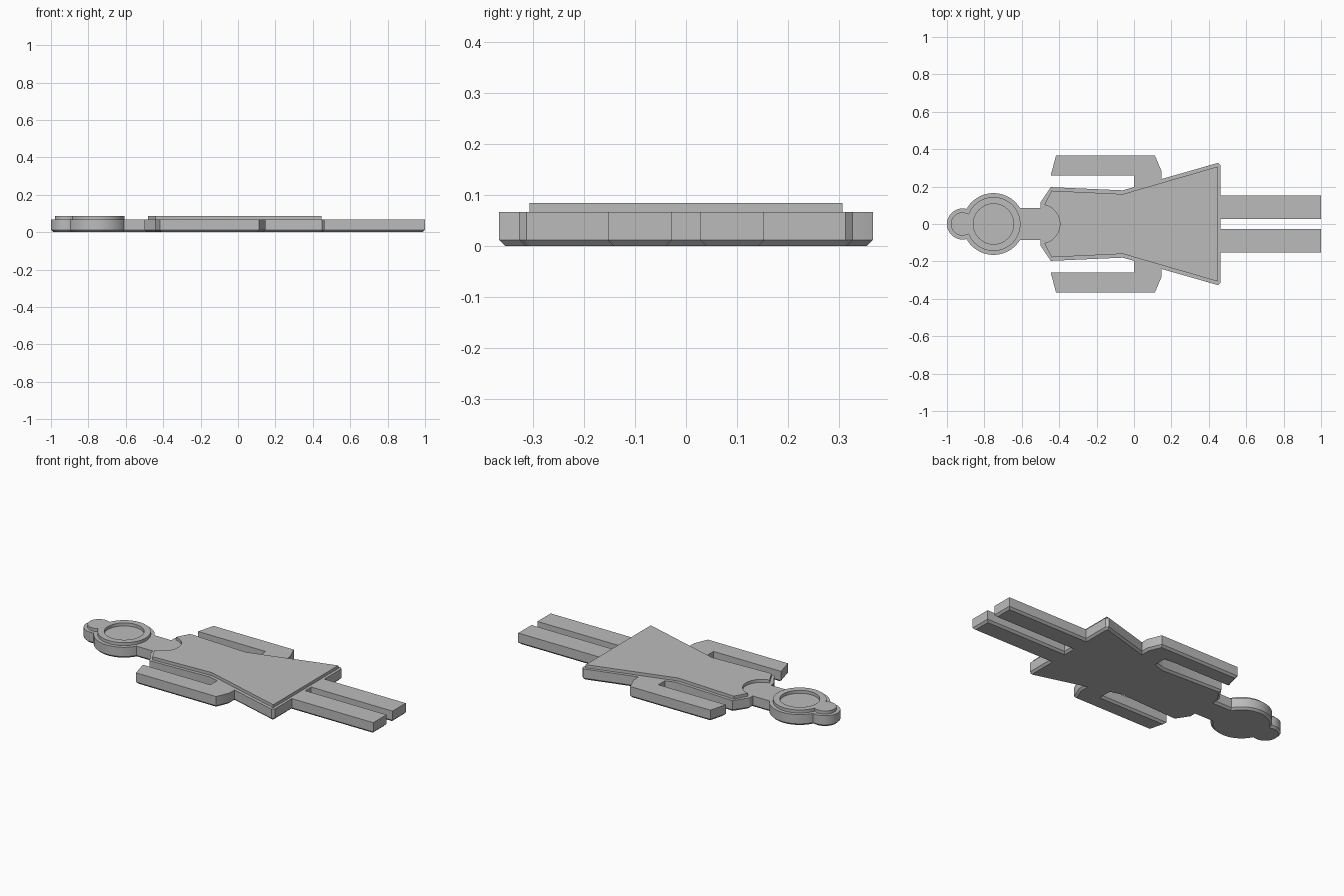
import bpy, bmesh
from math import sin, cos, acos, asin, pi, sqrt, radians

cube = bpy.data.objects.get("Cube")
if cube:
    bpy.data.objects.remove(cube, do_unlink=True)

GREY = (0.5, 0.5, 0.5, 1)
mat = bpy.data.materials.new("plain grey")
mat.use_nodes = True
mat.diffuse_color = GREY
mat.node_tree.nodes["Principled BSDF"].inputs["Base Color"].default_value = GREY

BUN_X, HEAD_X = -0.917, -0.751
PLATE_TOP, RELIEF_TOP, CHAMFER = 0.067, 0.085, 0.012


def arc(cx, r, a0, a1, n):
    """Points on a circle centred on the x axis."""
    return [(cx + r * cos(a0 + (a1 - a0) * i / n),
             r * sin(a0 + (a1 - a0) * i / n)) for i in range(n + 1)]


def head_half(bun_r, head_r, end_angle):
    """Upper half outline of the bun joined to the head."""
    d = HEAD_X - BUN_X
    a = (d * d + head_r ** 2 - bun_r ** 2) / (2 * d)
    h = sqrt(head_r ** 2 - a * a)
    bun = arc(BUN_X, bun_r, pi, acos((d - a) / bun_r), 18)
    head = arc(HEAD_X, head_r, pi - asin(h / head_r), end_angle, 30)
    return bun + head[1:]


def mirrored(half):
    """Close a half outline by reflecting it in the x axis."""
    return half + [(x, -y) for x, y in reversed(half) if abs(y) > 1e-5]


def slab(name, loops, z0, z1, chamfer=0):
    """Extrude an outline, with optional holes and a bevelled underside."""
    bm = bmesh.new()
    edges = []
    for loop in loops:
        vs = [bm.verts.new((x, y, z0 + chamfer)) for x, y in loop]
        if len(loops) == 1:
            bm.faces.new(vs)
        else:
            edges += [bm.edges.new((v, vs[i - 1])) for i, v in enumerate(vs)]
    if edges:
        bmesh.ops.triangle_fill(bm, use_beauty=True, edges=edges, normal=(0, 0, 1))
    base = bm.faces[:]
    top = bmesh.ops.extrude_face_region(bm, geom=base, use_keep_orig=True)["geom"]
    for v in top:
        if isinstance(v, bmesh.types.BMVert):
            v.co.z = z1
    bmesh.ops.recalc_face_normals(bm, faces=bm.faces[:])
    if chamfer:
        bm.normal_update()
        bmesh.ops.inset_region(bm, faces=base, thickness=chamfer,
                               use_even_offset=True, use_boundary=True)
        for v in {v for f in base for v in f.verts}:
            v.co.z = z0
    mesh = bpy.data.meshes.new(name)
    bm.to_mesh(mesh)
    bm.free()
    mesh.materials.append(mat)
    obj = bpy.data.objects.new(name, mesh)
    bpy.context.collection.objects.link(obj)
    bpy.ops.object.select_all(action="DESELECT")
    obj.select_set(True)
    bpy.context.view_layer.objects.active = obj
    bpy.ops.object.shade_smooth_by_angle(angle=radians(25))
    return obj


# Figure plate: head, neck, shoulder, arm, skirt and leg
figure = head_half(0.083, 0.165, asin(0.085 / 0.165)) + [
    (-0.50, 0.085), (-0.50, 0.115), (-0.445, 0.197), (-0.06, 0.18), (0, 0.197),
    (0, 0.26), (-0.445, 0.26), (-0.417, 0.366), (0.112, 0.366), (0.146, 0.285),
    (0.146, 0.24), (0.45, 0.327), (0.463, 0.313), (0.463, 0.153),
    (1.0, 0.153), (1.0, 0.028), (0.463, 0.028)]
slab("figure_plate", [mirrored(figure)], 0, PLATE_TOP, CHAMFER)

# Raised hair with a round face opening
hair = mirrored(head_half(0.062, 0.144, 0))
face_opening = arc(HEAD_X, 0.108, 0, 2 * pi, 64)[:-1]
slab("hair", [hair, face_opening], PLATE_TOP - 0.005, RELIEF_TOP)

# Raised dress with a scooped neckline
dress = arc(-0.50, 0.104, 0, acos(0.02 / 0.104), 16) + [
    (-0.44, 0.178), (-0.06, 0.16), (0.447, 0.307)]
slab("dress", [mirrored(dress)], PLATE_TOP - 0.005, RELIEF_TOP)
